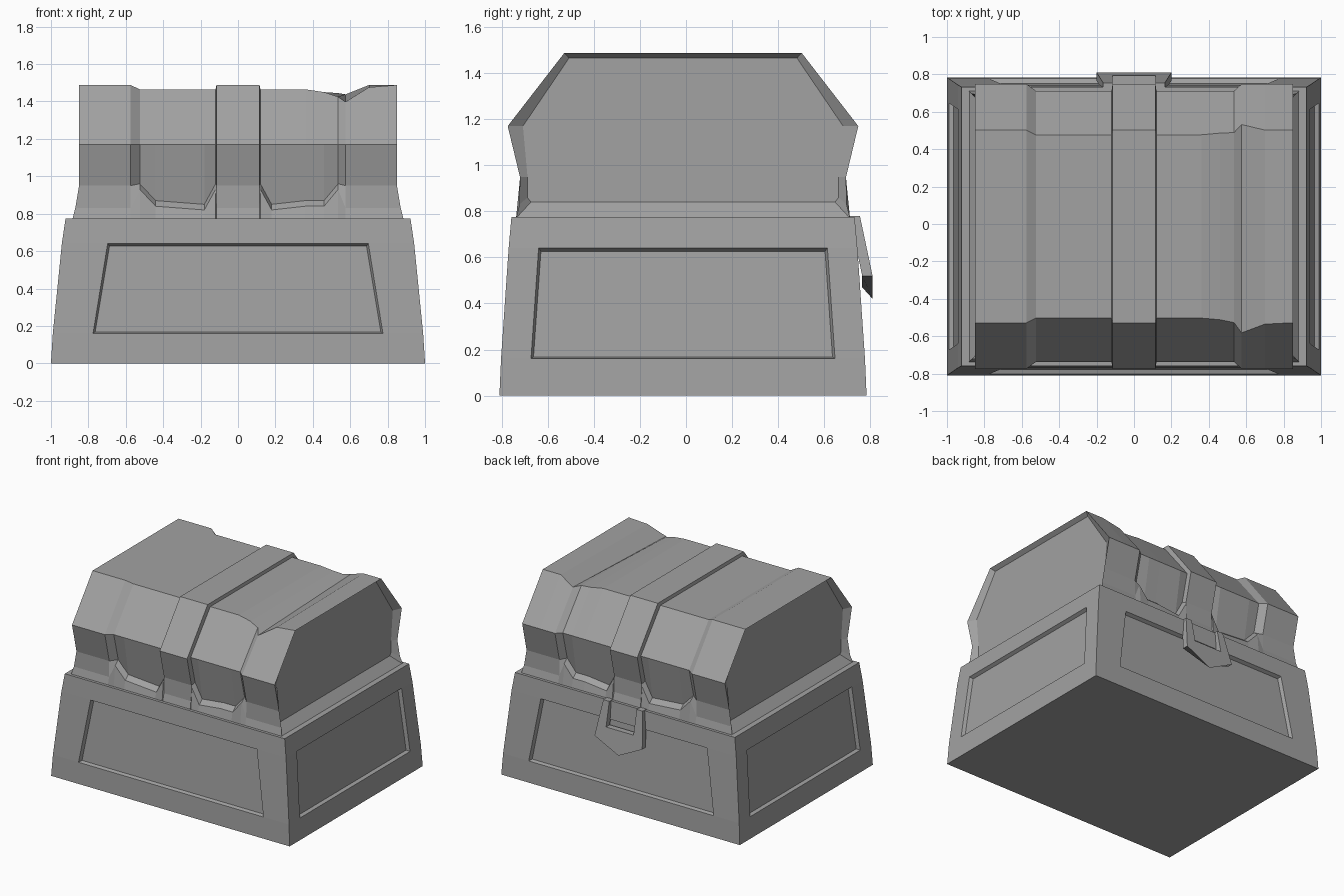
import bpy, bmesh

cube = bpy.data.objects.get("Cube")
if cube:
    bpy.data.objects.remove(cube, do_unlink=True)

CY = -0.013  # depth of the chest's middle plane

grey = bpy.data.materials.new("plain grey")
grey.use_nodes = True
grey.diffuse_color = (0.36, 0.36, 0.36, 1)
grey.node_tree.nodes["Principled BSDF"].inputs["Base Color"].default_value = grey.diffuse_color


def finish(name, bm):
    bmesh.ops.recalc_face_normals(bm, faces=bm.faces)
    mesh = bpy.data.meshes.new(name)
    bm.to_mesh(mesh)
    bm.free()
    mesh.materials.append(grey)
    ob = bpy.data.objects.new(name, mesh)
    bpy.context.collection.objects.link(ob)
    return ob


def loft(bm, loops):
    """Skin closed loops of equal length and cap both ends; returns the wall rows."""
    rings = [[bm.verts.new(p) for p in loop] for loop in loops]
    n = len(rings[0])
    rows = [[bm.faces.new((a[i], a[(i + 1) % n], b[(i + 1) % n], b[i])) for i in range(n)]
            for a, b in zip(rings, rings[1:])]
    bm.faces.new(rings[0])
    bm.faces.new(rings[-1])
    return rows


# Base: tapered box with a sunken panel on each of the four sides
def base_loop(z, hx, hy, margin_x):
    mx, my = hx - margin_x, hy - 0.13
    side = [(-hx, -hy), (-mx, -hy), (mx, -hy), (hx, -hy), (hx, -my), (hx, my)]
    return [(x, y + CY, z) for x, y in side + [(-x, -y) for x, y in side]]


bm = bmesh.new()
rows = loft(bm, [base_loop(0, 1, 0.797, 0.215), base_loop(0.16, 0.99, 0.79, 0.215),
                 base_loop(0.64, 0.942, 0.757, 0.245), base_loop(0.775, 0.922, 0.745, 0.245)])
bmesh.ops.recalc_face_normals(bm, faces=bm.faces)
panels = [rows[1][i] for i in (1, 4, 7, 10)]
bmesh.ops.inset_individual(bm, faces=panels, thickness=0.015, depth=-0.025)
finish("chest_base", bm)


# Lid: one half profile, swept along x, with raised bands and sunken pockets
def lid_half(ledge=None, drop=0.0):
    """Points (half depth, height) from the rim up; a ledge height makes it sunken."""
    if ledge is None:
        return [(0.725, 0.77), (0.71, 0.83), (0.708, 0.95), (0.761, 1.17),
                (0.515 + drop * 0.6, 1.488 - drop)]
    return [(0.725, 0.77), (0.709, ledge), (0.672, ledge + 0.03), (0.725, 1.17),
            (0.49 + drop * 0.6, 1.465 - drop)]


def section(x, front, back=None):
    back = back or front
    return ([(x, CY - y, z) for y, z in front]
            + [(x, CY + y, z) for y, z in reversed(back)])


band = lid_half()
recess = [(0.66, 0.84), (0.675, 0.86), (0.675, 0.95), (0.695, 1.17), (0.495, 1.465)]


def end_rim(s):
    return [(s * (0.885 if z < 0.8 else 0.87 if z < 0.9 else 0.85), y, z)
            for x, y, z in section(0, band)]


sections = [
    section(-0.82, recess), end_rim(-1), section(-0.575, band),
    section(-0.525, lid_half(0.93)), section(-0.44, lid_half(0.84)),
    section(-0.18, lid_half(0.82)), section(-0.12, lid_half(0.93)),
    section(-0.115, band), section(0.115, band),
    section(0.12, lid_half(0.93)), section(0.18, lid_half(0.82)),
    section(0.36, lid_half(0.84)), section(0.46, lid_half(0.84, 0.015)),
    section(0.535, lid_half(0.93, 0.04), lid_half(0.93, 0.02)),
    section(0.575, lid_half(None, 0.09), lid_half(None, 0.05)),
    section(0.7, lid_half(None, 0.012), band), end_rim(1), section(0.82, recess),
]
bm = bmesh.new()
loft(bm, sections)
finish("chest_lid", bm)


# Latch: open-topped shield hanging on the back
outline = [(-0.165, 0.78), (-0.115, 0.78), (-0.115, 0.6), (0.115, 0.6), (0.115, 0.78),
           (0.165, 0.78), (0.2, 0.52), (0, 0.42), (-0.2, 0.52)]


def latch_y(z):
    return min(0.81, 0.755 + 0.055 * (0.78 - z) / 0.26)


bm = bmesh.new()
loft(bm, [[(x, latch_y(z) - 0.045, max(z, 0.47)) for x, z in outline],
          [(x, latch_y(z), z) for x, z in outline]])
finish("latch_plate", bm)
